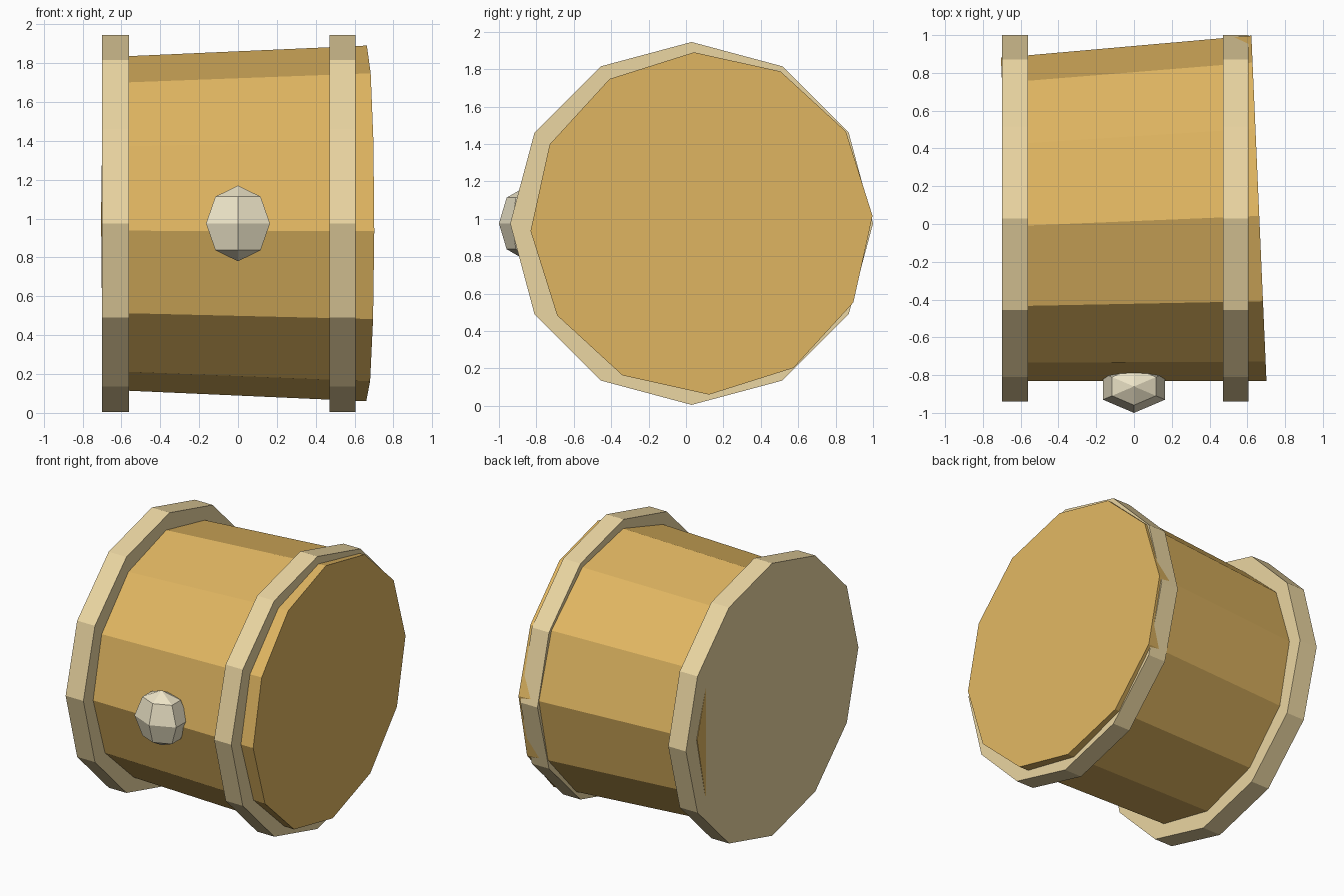
import bpy, bmesh
from math import radians
from mathutils import Matrix

if "Cube" in bpy.data.objects:
    bpy.data.objects.remove(bpy.data.objects["Cube"])


def material(name, rgb):
    m = bpy.data.materials.new(name)
    m.diffuse_color = (*rgb, 1)
    m.use_nodes = True
    m.node_tree.nodes["Principled BSDF"].inputs["Base Color"].default_value = m.diffuse_color
    return m


def finish(name, bm, matrix, mat):
    bmesh.ops.transform(bm, matrix=matrix, verts=bm.verts)
    bmesh.ops.recalc_face_normals(bm, faces=bm.faces)
    mesh = bpy.data.meshes.new(name)
    bm.to_mesh(mesh)
    bm.free()
    mesh.materials.append(mat)
    obj = bpy.data.objects.new(name, mesh)
    bpy.context.collection.objects.link(obj)
    return obj


def drum(name, r_left, r_right, length, centre, mat, tilt=0, roll=0):
    """Twelve-sided solid along x, optionally yawed and rolled."""
    bm = bmesh.new()
    bmesh.ops.create_cone(bm, cap_ends=True, segments=12,
                          radius1=r_left, radius2=r_right, depth=length)
    matrix = (Matrix.Translation(centre)
              @ Matrix.Rotation(radians(tilt), 4, 'Z')
              @ Matrix.Rotation(radians(roll), 4, 'X')
              @ Matrix.Rotation(radians(90), 4, 'Y'))
    return finish(name, bm, matrix, mat)


wood = material("wood", (0.75, 0.47, 0.12))
band = material("band", (0.83, 0.67, 0.36))
pale = material("pale", (0.84, 0.77, 0.57))

# slightly crooked tapered barrel
drum("barrel_body", 0.857, 0.916, 1.33, (-0.003, 0.054, 0.975), wood, 2.5, 2.5)

# two solid hoops
for name, x0, x1 in (("left_hoop", -0.70, -0.56), ("right_hoop", 0.47, 0.605)):
    drum(name, 0.97, 0.97, x1 - x0, ((x0 + x1) / 2, 0.03, 0.975), band)

# faceted bung on the front
bm = bmesh.new()
bmesh.ops.create_uvsphere(bm, u_segments=6, v_segments=4, radius=1)
finish("bung", bm, Matrix.Translation((0, -0.86, 0.975))
       @ Matrix.Diagonal((0.19, 0.14, 0.195, 1)), pale)
